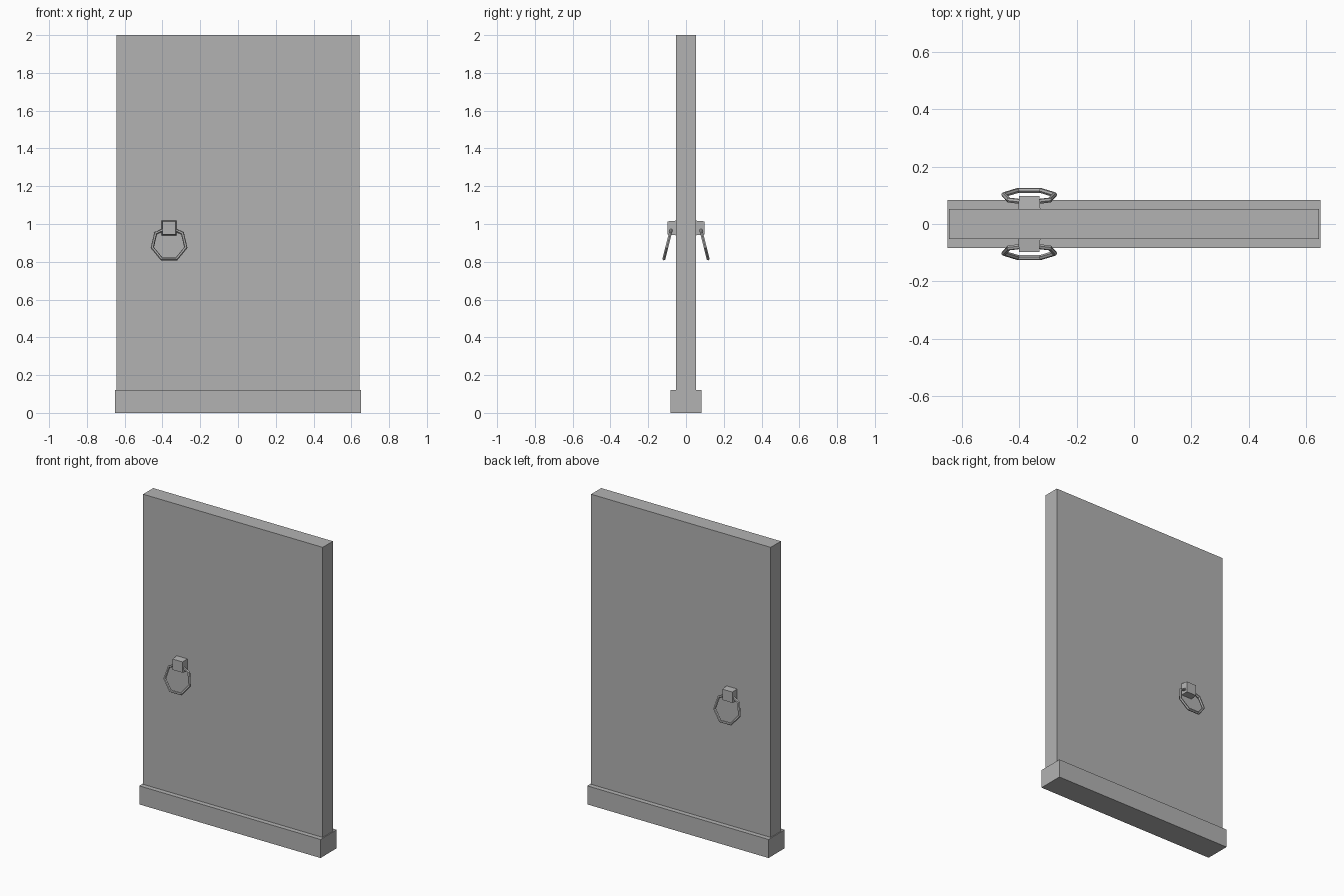
import bpy, bmesh, math
from mathutils import Matrix, Vector

if "Cube" in bpy.data.objects:
    bpy.data.objects.remove(bpy.data.objects["Cube"], do_unlink=True)

# Single plain grey
grey = bpy.data.materials.new("plain_grey")
grey.use_nodes = True
colour = (0.45, 0.45, 0.45, 1)
grey.diffuse_color = colour
grey.node_tree.nodes["Principled BSDF"].inputs["Base Color"].default_value = colour


def finish(name, bm):
    bmesh.ops.recalc_face_normals(bm, faces=bm.faces)
    mesh = bpy.data.meshes.new(name)
    bm.to_mesh(mesh)
    bm.free()
    mesh.materials.append(grey)
    obj = bpy.data.objects.new(name, mesh)
    bpy.context.collection.objects.link(obj)
    return obj


def box(name, size, centre):
    bm = bmesh.new()
    bmesh.ops.create_cube(bm, size=1)
    bmesh.ops.scale(bm, vec=size, verts=bm.verts)
    bmesh.ops.translate(bm, vec=centre, verts=bm.verts)
    return finish(name, bm)


# Slab and its foot
box("door_panel", (1.288, 0.104, 1.88), (0, 0, 1.06))
box("base_plinth", (1.3, 0.166, 0.12), (0, 0, 0.06))

HANDLE_X = -0.365


def handle_mount(name, side):
    # Block narrowing slightly away from the door
    bm = bmesh.new()
    bmesh.ops.create_cube(bm, size=1)
    for v in bm.verts:
        outer = v.co.y > 0
        half = 0.035 if outer else 0.039
        v.co = Vector((HANDLE_X + math.copysign(half, v.co.x),
                       side * (0.097 if outer else 0.05),
                       0.979 + math.copysign(half, v.co.z)))
    finish(name, bm)


def pull_ring(name, side, sides=7, section=6, outer=0.1, thick=0.009):
    # Seven-sided ring, point up, its bottom swung away from the door
    bm = bmesh.new()
    loops = []
    for i in range(sides):
        a = math.pi / 2 + math.tau * i / sides
        loop = []
        for j in range(section):
            b = math.tau * j / section
            r = outer - thick + thick * math.cos(b)
            loop.append(bm.verts.new((r * math.cos(a), thick * math.sin(b), r * math.sin(a))))
        loops.append(loop)
    for i in range(sides):
        p, q = loops[i], loops[(i + 1) % sides]
        for j in range(section):
            k = (j + 1) % section
            bm.faces.new((p[j], p[k], q[k], q[j]))
    tilt = Matrix.Rotation(side * math.radians(14), 4, 'X')
    place = Matrix.Translation((HANDLE_X, side * 0.097, 0.895))
    bmesh.ops.transform(bm, matrix=place @ tilt, verts=bm.verts)
    finish(name, bm)


# Matching handles on both faces
for label, side in (("front", -1), ("back", 1)):
    handle_mount(label + "_handle_mount", side)
    pull_ring(label + "_pull_ring", side)
